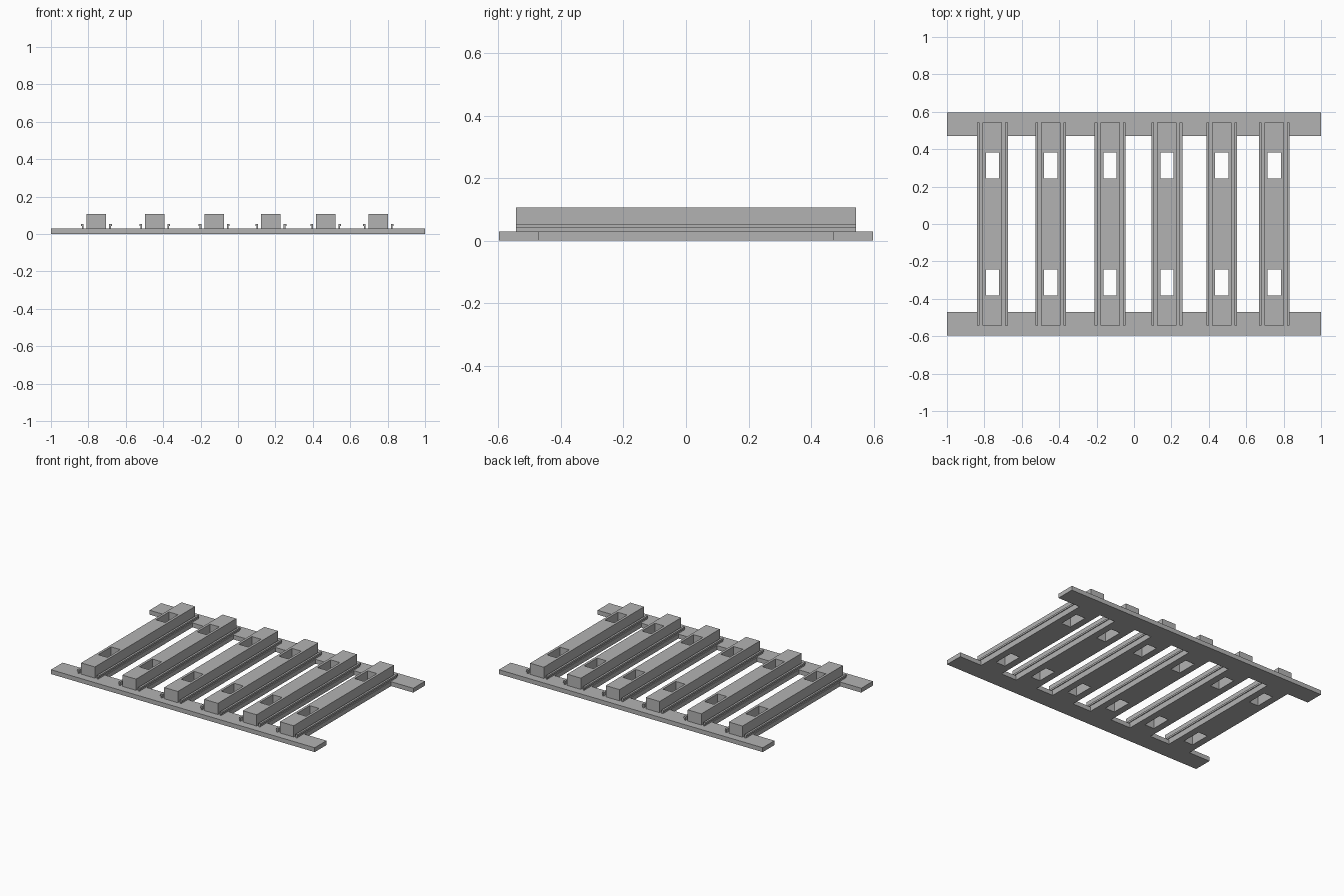
import bpy
import bmesh
from mathutils import Matrix, Vector

if "Cube" in bpy.data.objects:
    bpy.data.objects.remove(bpy.data.objects["Cube"], do_unlink=True)

grey = bpy.data.materials.new("plain grey")
grey.use_nodes = True
grey.diffuse_color = (0.45, 0.45, 0.45, 1)
grey.node_tree.nodes["Principled BSDF"].inputs["Base Color"].default_value = (0.45, 0.45, 0.45, 1)

BED_TOP = 0.03
BAR_HALF = 0.543      # half length of the raised bars
RAIL_IN, RAIL_OUT = 0.47, 0.597
BAR_CENTRES = (-0.757, -0.445, -0.128, 0.176, 0.469, 0.75)


def finish(name, bm):
    bmesh.ops.recalc_face_normals(bm, faces=bm.faces)
    mesh = bpy.data.meshes.new(name)
    bm.to_mesh(mesh)
    bm.free()
    mesh.materials.append(grey)
    obj = bpy.data.objects.new(name, mesh)
    bpy.context.collection.objects.link(obj)
    return obj


def add_box(bm, low, high):
    low, high = Vector(low), Vector(high)
    size = Matrix.Diagonal((*(high - low), 1))
    bmesh.ops.create_cube(bm, size=1, matrix=Matrix.Translation((low + high) / 2) @ size)


def box(name, low, high):
    bm = bmesh.new()
    add_box(bm, low, high)
    return finish(name, bm)


def extrusion(name, profile, x, half):
    """Extrude an x-z outline along y, centred on x."""
    bm = bmesh.new()
    face = bm.faces.new([bm.verts.new((x + px, -half, pz)) for px, pz in profile])
    new = bmesh.ops.extrude_face_region(bm, geom=[face])["geom"]
    verts = [v for v in new if isinstance(v, bmesh.types.BMVert)]
    bmesh.ops.translate(bm, verts=verts, vec=(0, 2 * half, 0))
    return finish(name, bm)


# Long rails at front and back
box("front_rail", (-1, -RAIL_OUT, 0), (1, -RAIL_IN, BED_TOP))
box("back_rail", (-1, RAIL_IN, 0), (1, RAIL_OUT, BED_TOP))

# Hidden cutter for the two windows in each bar
bm = bmesh.new()
for x in BAR_CENTRES:
    for y in (-0.313, 0.313):
        add_box(bm, (x - 0.035, y - 0.07, -0.1), (x + 0.035, y + 0.07, 0.2))
cutter = finish("window_cutter", bm)
cutter.hide_render = True
cutter.hide_viewport = True
cutter.display_type = 'WIRE'

# Hooked lip outline, overhanging outwards
lip = [(0.068, BED_TOP), (0.077, BED_TOP), (0.077, 0.042),
       (0.082, 0.042), (0.082, 0.054), (0.068, 0.054)]

# Each crossing has a bed plate, a raised bar and a lip on each side
for i, x in enumerate(BAR_CENTRES, 1):
    plate = box(f"bed_plate_{i}", (x - 0.082, -RAIL_IN, 0), (x + 0.082, RAIL_IN, BED_TOP))
    bar = box(f"raised_bar_{i}", (x - 0.052, -BAR_HALF, BED_TOP), (x + 0.052, BAR_HALF, 0.107))
    for part in (plate, bar):
        cut = part.modifiers.new("windows", 'BOOLEAN')
        cut.operation = 'DIFFERENCE'
        cut.solver = 'EXACT'
        cut.object = cutter
    for side, word in ((-1, "right"), (1, "left")):
        extrusion(f"{word}_lip_{i}", [(side * px, pz) for px, pz in lip], x, BAR_HALF)
